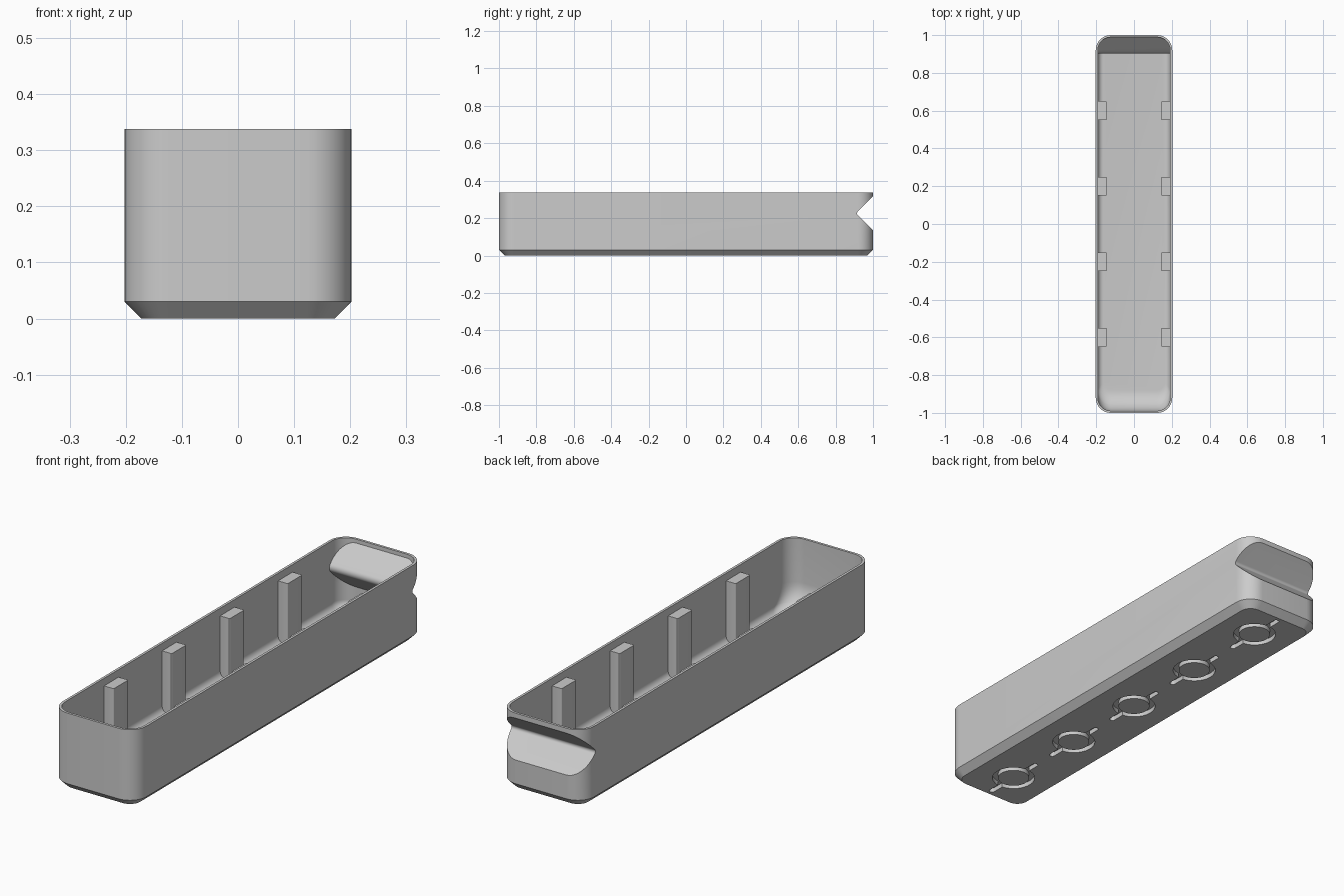
import bpy, bmesh
from math import sin, cos, pi, sqrt

cube = bpy.data.objects.get("Cube")
if cube:
    bpy.data.objects.remove(cube, do_unlink=True)

HX, HY, H = 0.2025, 1.0, 0.338      # half width, half length, height
WALL, FLOOR = 0.011, 0.036
RADIUS, CHAMFER = 0.08, 0.03

grey = bpy.data.materials.new("plain grey")
grey.use_nodes = True
grey.diffuse_color = (0.6, 0.6, 0.6, 1)
grey.node_tree.nodes["Principled BSDF"].inputs["Base Color"].default_value = (0.6, 0.6, 0.6, 1)


def finish(name, bm):
    bmesh.ops.recalc_face_normals(bm, faces=bm.faces)
    mesh = bpy.data.meshes.new(name)
    bm.to_mesh(mesh)
    bm.free()
    mesh.materials.append(grey)
    obj = bpy.data.objects.new(name, mesh)
    bpy.context.collection.objects.link(obj)
    return obj


def loft(bm, loops):
    """Skin a stack of equal-length loops and cap both ends."""
    rings = [[bm.verts.new(p) for p in loop] for loop in loops]
    n = len(rings[0])
    for a, b in zip(rings, rings[1:]):
        for i in range(n):
            j = (i + 1) % n
            bm.faces.new((a[i], a[j], b[j], b[i]))
    bm.faces.new(rings[0])
    bm.faces.new(rings[-1])


def rounded(x, y0, y1, r, z, steps=10):
    """Rounded rectangle loop at height z."""
    centres = [(x - r, y1 - r), (r - x, y1 - r), (r - x, y0 + r), (x - r, y0 + r)]
    return [(cx + r * cos(a), cy + r * sin(a), z)
            for k, (cx, cy) in enumerate(centres)
            for a in [(k + i / steps) * pi / 2 for i in range(steps + 1)]]


def fillet(height, r):
    """Inward offset of a concave floor fillet at a height above the floor."""
    return r - sqrt(max(0, r * r - (r - height) ** 2)) if height < r else 0


def cut(target, cutter):
    mod = target.modifiers.new("cut", "BOOLEAN")
    mod.operation, mod.solver, mod.object = "DIFFERENCE", "EXACT", cutter
    bpy.context.view_layer.objects.active = target
    bpy.ops.object.modifier_apply(modifier=mod.name)
    bpy.data.objects.remove(cutter, do_unlink=True)


def groove(name, tip, z, r):
    """Horizontal V wedge with a rounded tip, open towards the back."""
    cy = tip + r
    arc = [(cy - r * cos(a), z + r * sin(a))
           for a in [(i / 8 - 0.5) * pi / 2 for i in range(9)]]
    reach = 0.3
    profile = ([(arc[0][0] + reach, arc[0][1] - reach)] + arc
               + [(arc[-1][0] + reach, arc[-1][1] + reach)])
    bm = bmesh.new()
    loft(bm, [[(x, y, h) for y, h in profile] for x in (-0.5, 0.5)])
    return finish(name, bm)


# Outer body with chamfered foot
bm = bmesh.new()
c = CHAMFER
loft(bm, [rounded(HX - c, c - HY, HY - c, RADIUS - c, 0),
          rounded(HX, -HY, HY, RADIUS, c),
          rounded(HX, -HY, HY, RADIUS, H)])
tray = finish("tray", bm)

# Cavity: small floor fillet all round, large scoop at the front
SIDE, SCOOP = 0.03, 0.11
levels = [SIDE * (1 - cos(i * pi / 16)) for i in range(9)]
levels += [SCOOP * (1 - cos(i * pi / 20)) for i in range(5, 11)]
levels.append(H + 0.05 - FLOOR)
loops = []
for h in sorted(levels):
    s, f = fillet(h, SIDE), fillet(h, SCOOP)
    loops.append(rounded(HX - WALL - s, -HY + WALL + f, HY - WALL - s,
                         RADIUS - WALL - s, FLOOR + h))
bm = bmesh.new()
loft(bm, loops)
cavity = finish("cavity", bm)

# Finger groove across the back; the wall follows it on the inside
cut(cavity, groove("inner_groove", 0.903, 0.225, 0.024))
cut(tray, cavity)
cut(tray, groove("outer_groove", 0.914, 0.225, 0.013))

# Ring recesses with two slots each on the underside
DEPTH, OUTER, INNER = 0.02, 0.09, 0.066
stations = [0.4 * i for i in range(-2, 3)]
rings, slots = bmesh.new(), bmesh.new()
for cy in stations:
    n = 48
    section = [(INNER, -0.02), (OUTER, -0.02), (OUTER, DEPTH), (INNER, DEPTH)]
    grid = [[rings.verts.new((r * cos(i * 2 * pi / n), cy + r * sin(i * 2 * pi / n), z))
             for r, z in section] for i in range(n)]
    for i in range(n):
        a, b = grid[i], grid[(i + 1) % n]
        for k in range(4):
            m = (k + 1) % 4
            rings.faces.new((a[k], a[m], b[m], b[k]))
    for side in (-1, 1):
        ends = sorted((cy + side * 0.078, cy + side * 0.155))
        loft(slots, [rounded(0.012, ends[0], ends[1], 0.0115, z, 4)
                     for z in (-0.02, DEPTH)])
cut(tray, finish("ring_cutter", rings))
cut(tray, finish("slot_cutter", slots))

# Upright ribs along both long walls
parts = [tray]
for side, word in ((-1, "right"), (1, "left")):
    for k in range(4):
        y = -0.6 + 0.4 * k
        bm = bmesh.new()
        x0, x1 = sorted((side * 0.145, side * (HX - 0.004)))
        loft(bm, [[(p[0] + (x0 + x1) / 2, p[1], p[2]) for p in
                   rounded((x1 - x0) / 2, y - 0.05, y + 0.05, 0.006, z, 3)]
                  for z in (FLOOR - 0.004, 0.305)])
        parts.append(finish(f"{word}_rib_{k + 1}", bm))

# Smooth curves, sharp edges
bpy.ops.object.select_all(action="DESELECT")
for obj in parts:
    obj.select_set(True)
bpy.context.view_layer.objects.active = tray
bpy.ops.object.shade_smooth_by_angle(angle=pi / 6)
